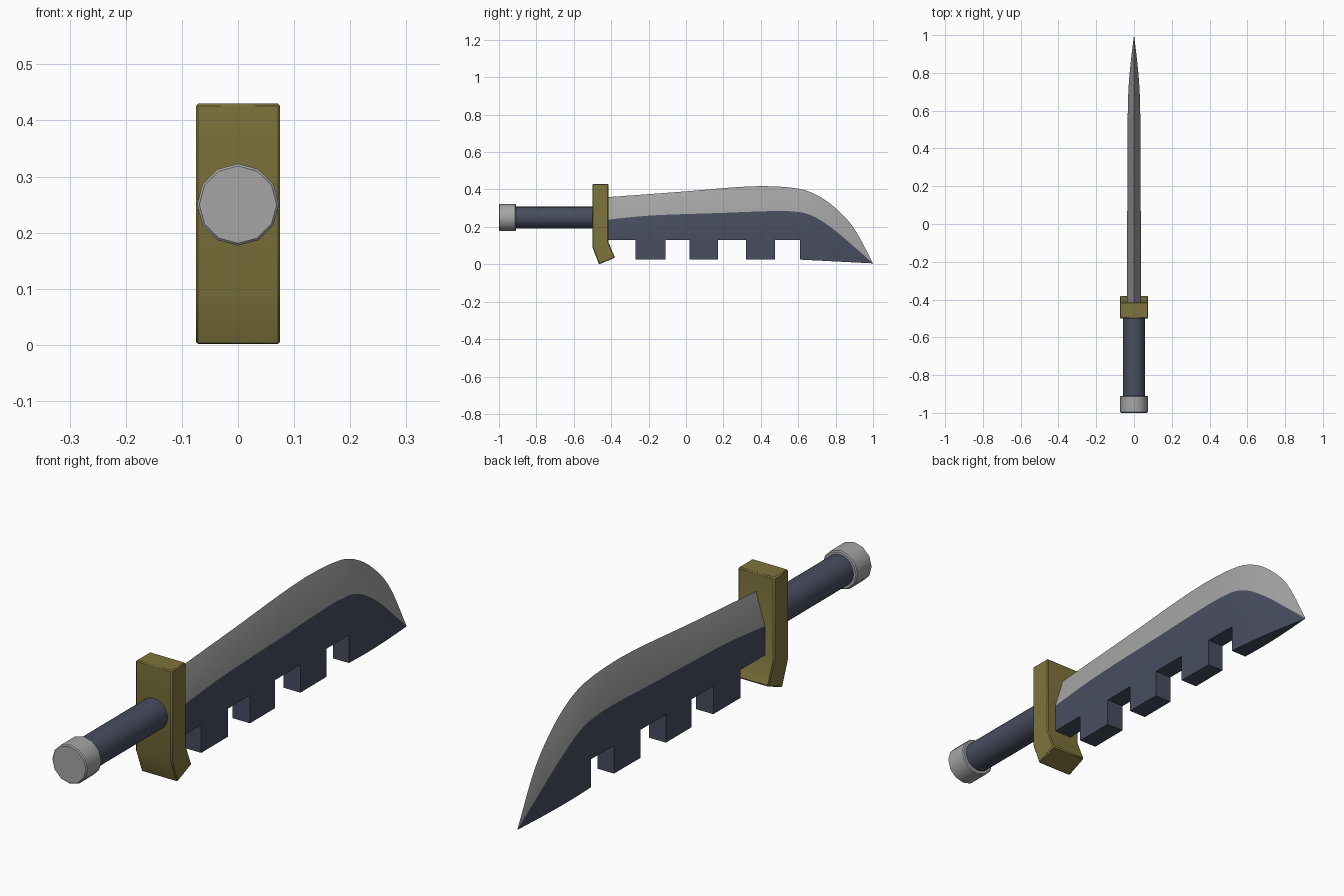
import bpy, bmesh, math
from mathutils import Matrix

cube = bpy.data.objects.get("Cube")
if cube:
    bpy.data.objects.remove(cube)


def material(name, color):
    mat = bpy.data.materials.new(name)
    mat.use_nodes = True
    mat.diffuse_color = (*color, 1)
    mat.node_tree.nodes["Principled BSDF"].inputs["Base Color"].default_value = (*color, 1)
    return mat


steel = material("light steel", (0.38, 0.38, 0.38))
dark = material("dark blue grey", (0.065, 0.075, 0.115))
brass = material("dull brass", (0.21, 0.175, 0.045))


def finish(bm, name, mats, bevel=0):
    bmesh.ops.recalc_face_normals(bm, faces=bm.faces)
    mesh = bpy.data.meshes.new(name)
    bm.to_mesh(mesh)
    bm.free()
    obj = bpy.data.objects.new(name, mesh)
    bpy.context.collection.objects.link(obj)
    for mat in mats:
        mesh.materials.append(mat)
    if bevel:
        mod = obj.modifiers.new("soft edges", "BEVEL")
        mod.width, mod.segments, mod.limit_method = bevel, 1, "ANGLE"
        mod.angle_limit = math.radians(40)
    bpy.ops.object.select_all(action="DESELECT")
    obj.select_set(True)
    bpy.context.view_layer.objects.active = obj
    bpy.ops.object.shade_smooth_by_angle(angle=math.radians(32))
    return obj


def rod(name, radius, start, end, sides, mat, bevel=0):
    bm = bmesh.new()
    place = Matrix.Translation((0, (start + end) / 2, 0.25)) @ Matrix.Rotation(math.pi / 2, 4, "X")
    bmesh.ops.create_cone(bm, cap_ends=True, segments=sides, radius1=radius,
                          radius2=radius, depth=end - start, matrix=place)
    return finish(bm, name, [mat], bevel)


def curve(points, y):
    """Smooth height through (y, value) points."""
    def slope(i):
        a, b = points[max(i - 1, 0)], points[min(i + 1, len(points) - 1)]
        return (b[1] - a[1]) / (b[0] - a[0])
    i = max(k for k in range(len(points) - 1) if points[k][0] <= y or k == 0)
    (y0, v0), (y1, v1) = points[i], points[i + 1]
    h = y1 - y0
    t = (y - y0) / h
    return (v0 * (1 + 2 * t) * (1 - t) ** 2 + slope(i) * h * t * (1 - t) ** 2
            + v1 * t * t * (3 - 2 * t) + slope(i + 1) * h * t * t * (t - 1))


# Grip and pommel
rod("grip", 0.058, -0.93, -0.47, 24, dark)
rod("pommel", 0.073, -1, -0.91, 12, steel, 0.004)

# Guard with a bent lower end
bm = bmesh.new()
outline = [(-0.5, 0.43), (-0.415, 0.43), (-0.415, 0.12), (-0.38, 0.035), (-0.465, 0), (-0.5, 0.09)]
face = bm.faces.new([bm.verts.new((-0.075, y, z)) for y, z in outline])
side = bmesh.ops.extrude_face_region(bm, geom=[face])["geom"]
bmesh.ops.translate(bm, vec=(0.15, 0, 0), verts=[v for v in side if isinstance(v, bmesh.types.BMVert)])
finish(bm, "guard", [brass], 0.004)

# Blade: wedge-shaped steel edge on top, square teeth below
TIP = 0.005
edge = [(-0.45, 0.357), (0, 0.39), (0.25, 0.411), (0.42, 0.418), (0.6, 0.405), (0.7, 0.37),
        (0.8, 0.3), (0.9, 0.19), (1, TIP)]
border = [(-0.45, 0.235), (-0.2, 0.26), (0.2, 0.275), (0.5, 0.285), (0.62, 0.277), (0.7, 0.247),
          (0.8, 0.178), (0.9, 0.093), (1, TIP)]
half = [(-0.45, 0.037), (0.5, 0.034), (0.7, 0.03), (0.85, 0.018), (1, 0)]
cuts = [-0.45, -0.27, -0.11, 0.02, 0.17, 0.32, 0.475, 0.61]
stations = []
for n, (a, b) in enumerate(zip(cuts, cuts[1:])):
    stations += [(a, n % 2 == 1), ((a + b) / 2, n % 2 == 1)]
stations += [(0.61 + 0.39 * k / 14, True) for k in range(15)]

bm = bmesh.new()
rows = []
for y, tooth in stations:
    w, mid = curve(half, y), curve(border, y)
    low = 0.025 - 0.02 * max(0, y - 0.61) / 0.39
    notch = min(0.13, (mid + low) / 2)
    row = {"top": bm.verts.new((0, y, curve(edge, y)))}
    for level, z in (("low", low), ("notch", notch), ("mid", mid)):
        for s in (-1, 1):
            row[level, s] = bm.verts.new((s * w, y, z))
    rows.append(row)


def add(verts, index=1):
    bm.faces.new(verts).material_index = index


def step(row, a, b):
    add([row[a, -1], row[a, 1], row[b, 1], row[b, -1]])


for n, (p, q) in enumerate(zip(rows, rows[1:])):
    tooth = stations[n][1]
    base = "low" if tooth else "notch"
    for s in (-1, 1):
        add([p["mid", s], q["mid", s], q["top"], p["top"]], 0)
        add([p["notch", s], q["notch", s], q["mid", s], p["mid", s]])
        if tooth:
            add([p["low", s], q["low", s], q["notch", s], p["notch", s]])
    add([p[base, -1], p[base, 1], q[base, 1], q[base, -1]])
    if n and tooth != stations[n - 1][1]:
        step(p, "low", "notch")
first = rows[0]
step(first, "notch", "mid")
add([first["mid", -1], first["mid", 1], first["top"]], 0)
bmesh.ops.remove_doubles(bm, verts=bm.verts, dist=0.0001)
bmesh.ops.delete(bm, geom=[v for v in bm.verts if not v.link_faces], context="VERTS")
finish(bm, "blade", [steel, dark])
